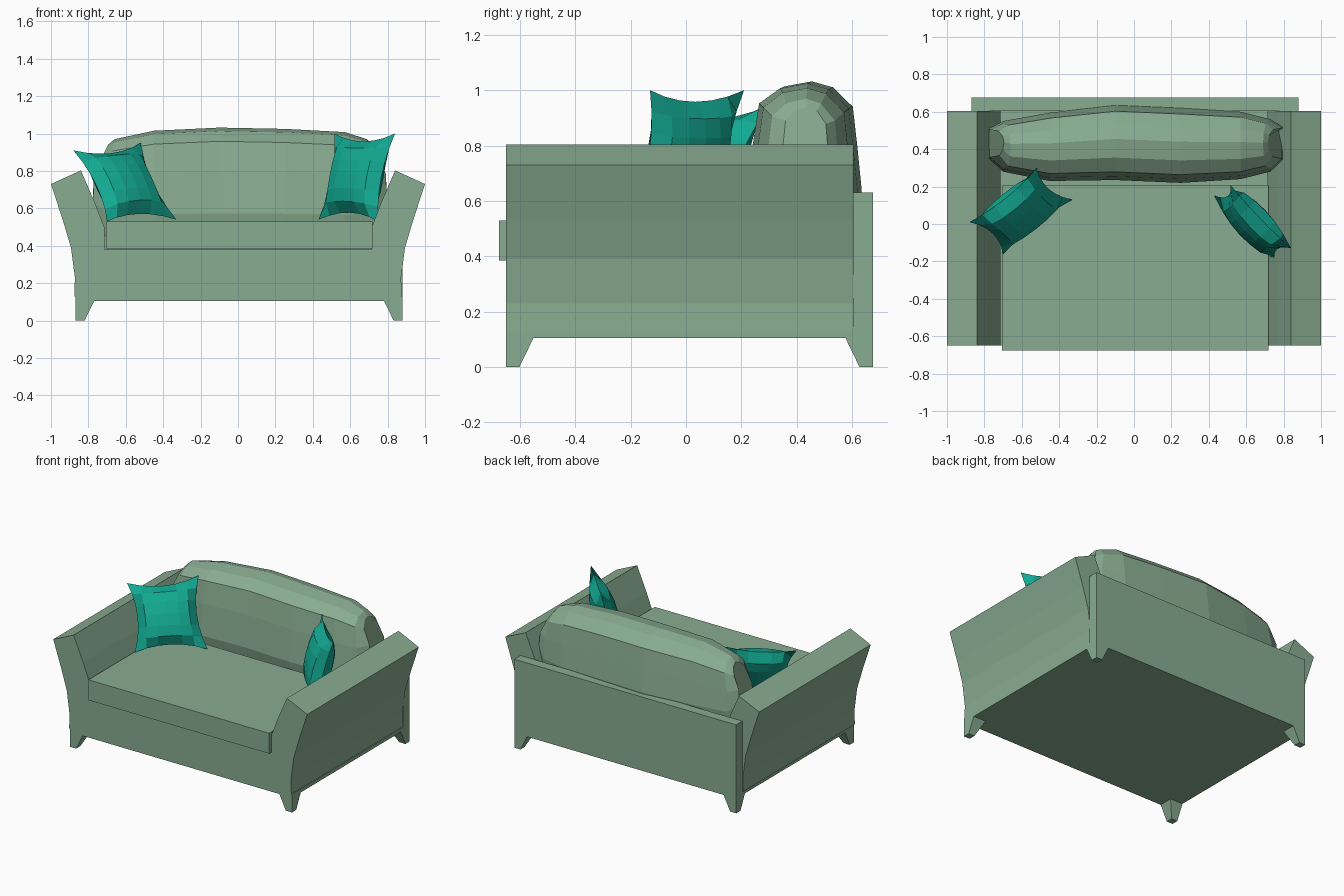
import bpy, bmesh
from mathutils import Vector

if "Cube" in bpy.data.objects:
    bpy.data.objects.remove(bpy.data.objects["Cube"])


def material(name, rgb):
    m = bpy.data.materials.new(name)
    m.diffuse_color = (*rgb, 1)
    m.use_nodes = True
    m.node_tree.nodes["Principled BSDF"].inputs["Base Color"].default_value = m.diffuse_color
    return m


SAGE = material("sage fabric", (0.250, 0.415, 0.283))
TEAL = material("teal fabric", (0.006, 0.400, 0.290))


def finish(name, bm, mat):
    bmesh.ops.remove_doubles(bm, verts=bm.verts, dist=0.0005)
    bmesh.ops.recalc_face_normals(bm, faces=bm.faces)
    me = bpy.data.meshes.new(name)
    bm.to_mesh(me)
    bm.free()
    me.materials.append(mat)
    ob = bpy.data.objects.new(name, me)
    bpy.context.collection.objects.link(ob)
    return ob


def loft(name, rings, mat):
    """Skin a list of closed rings and cap both ends."""
    bm = bmesh.new()
    vr = [[bm.verts.new(p) for p in r] for r in rings]
    n = len(vr[0])
    for a, b in zip(vr, vr[1:]):
        for i in range(n):
            j = (i + 1) % n
            bm.faces.new((a[i], a[j], b[j], b[i]))
    bm.faces.new(vr[0])
    bm.faces.new(vr[-1])
    return finish(name, bm, mat)


def rect(x0, x1, y0, y1, z):
    return [(x0, y0, z), (x1, y0, z), (x1, y1, z), (x0, y1, z)]


def box(name, x0, x1, y0, y1, z0, z1, mat=SAGE):
    return loft(name, [rect(x0, x1, y0, y1, z0), rect(x0, x1, y0, y1, z1)], mat)


# Frame: bottom plate, seat base, back panel
XL, XR, YF, YB = -0.868, 0.88, -0.65, 0.675
box("bottom_plate", XL, XR, YF, YB, 0.105, 0.13)
box("seat_base", -0.72, 0.72, YF, 0.605, 0.13, 0.38)
box("back_panel", XL, XR, 0.605, YB, 0.13, 0.63)

# Seat cushion
box("seat_cushion", -0.706, 0.718, -0.675, 0.205, 0.385, 0.53)

# Flared arms, same profile on both sides
ARM = [(0.71, 0.13), (0.875, 0.13), (0.872, 0.23), (0.893, 0.39), (0.936, 0.535),
       (1.0, 0.73), (0.84, 0.803), (0.765, 0.63), (0.715, 0.50)]
for side, s in (("left", -1), ("right", 1)):
    loft(side + "_arm", [[(s * x, y, z) for x, z in ARM] for y in (YF, 0.605)], SAGE)

# Tapered corner legs with straight outer sides
for xn, x, sx in (("left", XL, 1), ("right", XR, -1)):
    for yn, y, sy in (("front", YF, 1), ("back", YB, -1)):
        loft(f"{yn}_{xn}_leg",
             [rect(x, x + sx * w, y, y + sy * w, z) for w, z in ((0.048, 0), (0.10, 0.107))],
             SAGE)

# Plump back cushion: (x, y front, y back, z bottom, z top, pull-in at the top)
SECTIONS = [(-0.775, 0.35, 0.51, 0.53, 0.94, 0.08), (-0.70, 0.28, 0.55, 0.44, 0.97, 0.04),
            (-0.45, 0.23, 0.595, 0.42, 1.015, 0), (-0.10, 0.235, 0.635, 0.42, 1.032, 0),
            (0.25, 0.22, 0.62, 0.42, 1.025, 0), (0.57, 0.24, 0.60, 0.42, 1.008, 0),
            (0.73, 0.28, 0.56, 0.44, 0.97, -0.04), (0.795, 0.34, 0.52, 0.53, 0.94, -0.08)]
PROFILE = [(0.08, 0), (0, 0.25), (0.05, 0.62), (0.11, 0.88), (0.30, 0.97), (0.55, 1),
           (0.74, 0.965), (0.92, 0.85), (0.96, 0.62), (1, 0.36), (0.92, 0)]
loft("back_cushion",
     [[(x + pull * max(0, (t - 0.6) / 0.4), y0 + s * (y1 - y0), z0 + t * (z1 - z0))
       for s, t in PROFILE] for x, y0, y1, z0, z1, pull in SECTIONS], SAGE)


def pillow(name, tl, tr, br, bl, half=0.085, n=6):
    """Square scatter pillow with pinched sides, hung between four corners."""
    tl, tr, br, bl = map(Vector, (tl, tr, br, bl))
    normal = (tr - tl).cross(bl - tl).normalized()
    bm = bmesh.new()
    for side in (-1, 1):
        grid = []
        for i in range(n + 1):
            row = []
            for j in range(n + 1):
                u, v = 2 * i / n - 1, 2 * j / n - 1
                pu = u * (1 - 0.18 * u * u * (1 - v * v))
                pv = v * (1 - 0.18 * v * v * (1 - u * u))
                a, b = (pu + 1) / 2, (pv + 1) / 2
                p = bl.lerp(br, a).lerp(tl.lerp(tr, a), b)
                h = half * max(0, (1 - u * u) * (1 - v * v)) ** 0.55
                row.append(bm.verts.new(p + normal * side * h))
            grid.append(row)
        for i in range(n):
            for j in range(n):
                bm.faces.new((grid[i][j], grid[i + 1][j], grid[i + 1][j + 1], grid[i][j + 1]))
    finish(name, bm, TEAL)


# Scatter pillows leaning in the corners
pillow("left_pillow", (-0.88, 0.01, 0.91), (-0.52, 0.30, 0.95),
       (-0.33, 0.13, 0.54), (-0.70, -0.16, 0.53))
pillow("right_pillow", (0.515, 0.21, 1.0), (0.84, -0.13, 1.0),
       (0.75, -0.20, 0.53), (0.43, 0.15, 0.54))
